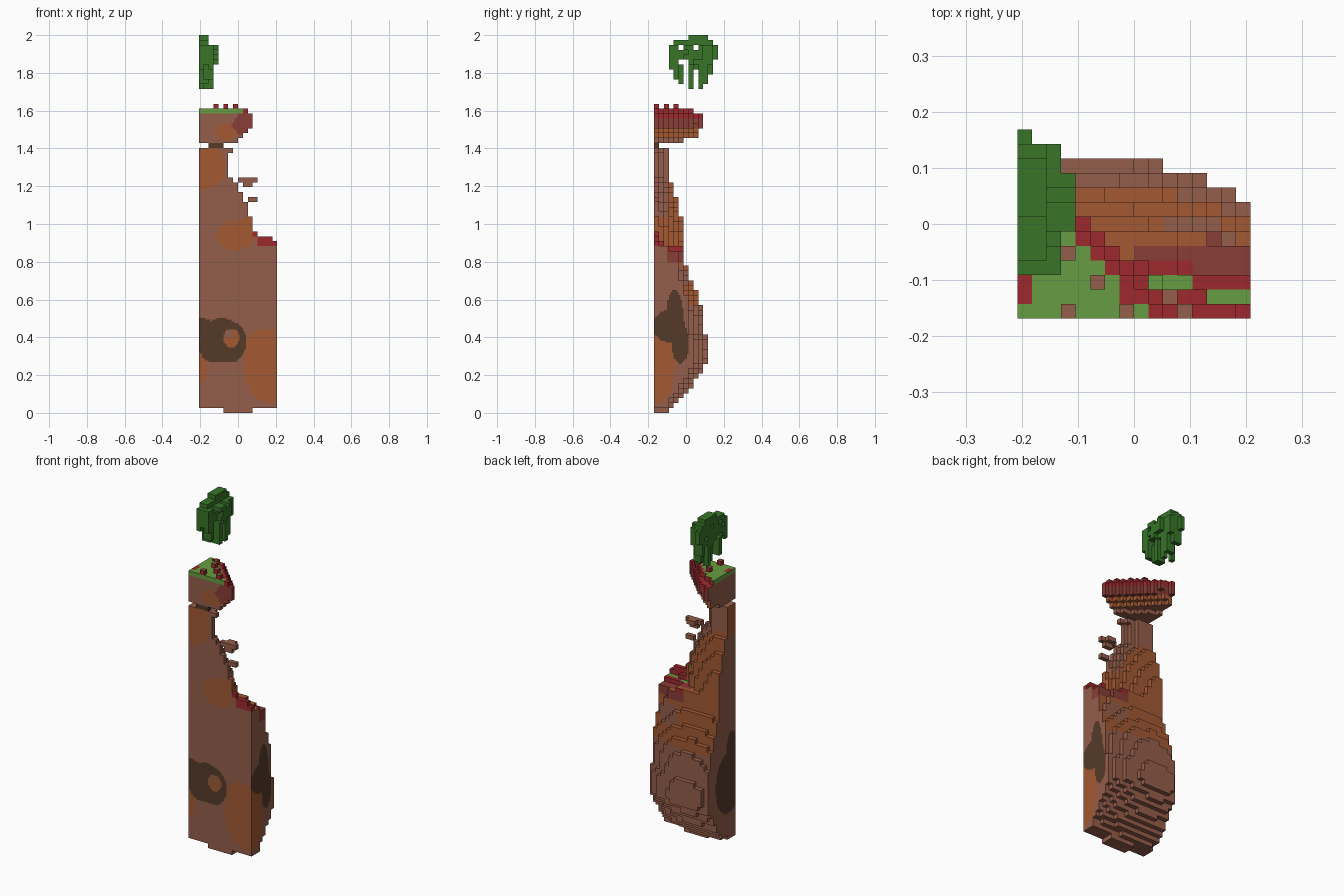
import bpy
import bmesh
from mathutils import Vector

if "Cube" in bpy.data.objects:
    bpy.data.objects.remove(bpy.data.objects["Cube"])

V = 2 / 77                      # edge of one block
NX, NY = 16, 13
X0, Y0 = -NX * V / 2, -NY * V / 2


def material(name, rgb):
    m = bpy.data.materials.new(name)
    m.use_nodes = True
    m.diffuse_color = (*rgb, 1)
    m.node_tree.nodes["Principled BSDF"].inputs["Base Color"].default_value = (*rgb, 1)
    return m


PALETTE = {
    "brown": material("brown rock", (0.3, 0.112, 0.07)),
    "orange": material("orange rock", (0.37, 0.1, 0.033)),
    "dark": material("dark rock", (0.088, 0.042, 0.022)),
    "red": material("red", (0.34, 0.023, 0.027)),
    "maroon": material("maroon", (0.255, 0.047, 0.038)),
    "grass": material("grass green", (0.137, 0.335, 0.054)),
    "leaf": material("leaf green", (0.04, 0.178, 0.022)),
}
NAMES = list(PALETTE)


def lerp(table, z):
    """Piecewise linear profile lookup."""
    for (a, u), (b, w) in zip(table, table[1:]):
        if z <= b:
            return u + (w - u) * max(0, z - a) / (b - a)
    return table[-1][1]


def centre(c):
    return X0 + (c[0] + .5) * V, Y0 + (c[1] + .5) * V, (c[2] + .5) * V


def fill(k0, k1, inside):
    cells = [(i, j, k) for i in range(NX) for j in range(NY) for k in range(k0, k1)]
    return {c for c in cells if inside(*centre(c))}


def blob(u, v, cu, cv, ru, rv):
    return ((u - cu) / ru) ** 2 + ((v - cv) / rv) ** 2 < 1


# ---- shapes ----
BACK = [(0, -.09), (.04, -.07), (.09, -.005), (.15, .035), (.22, .08), (.28, .118),
        (.39, .115), (.42, .1), (.5, .095), (.6, .068), (.72, .017), (.82, -.008), (.9, -.02)]
FALLOFF = [(.05, .7), (.3, 1.05), (.5, 1.05), (.85, .4)]


def in_body(x, y, z):
    if z < V:
        return abs(x) < .08 and y < -.09
    if z > .86 and x > .08 and y > -.09:
        return False
    return y < max(-.1, lerp(BACK, z) - lerp(FALLOFF, z) * (x + .07) ** 2)


SPIRE_X = [(.88, .31), (.96, .29), (1.1, .25), (1.2, .2), (1.26, .155), (1.36, .155), (1.4, .18)]
SPIRE_Y = [(.88, .155), (1.0, .145), (1.1, .12), (1.2, .1), (1.24, .08), (1.4, .08)]


def in_corner(x, y, w, d, p):
    return ((x - X0) / w) ** p + ((y - Y0) / d) ** p <= 1


def in_spire(x, y, z):
    return in_corner(x, y, lerp(SPIRE_X, z) + .005, lerp(SPIRE_Y, z) + .008, 1.7)


CAP_X = [(1.43, .2), (1.48, .24), (1.52, .295), (1.57, .295), (1.6, .265)]
CAP_Y = [(1.43, .11), (1.46, .225), (1.5, .25), (1.53, .265), (1.57, .265), (1.6, .2)]


def in_cap(x, y, z):
    return in_corner(x, y, lerp(CAP_X, z), lerp(CAP_Y, z), 1.3 if z > 1.58 else 1.15)


def in_shelf(x, y, z):
    limit = .208 if z < .91 else .18 if z < .935 else .1
    return .03 < x < limit and (y < -.14 or (z < .91 and y < -.115 and x < .13))


# hanging tree: bottom and top of each column, from front to back
TREE = [(1.83, 1.95), (1.77, 1.97), (1.74, 1.97), (1.86, 1.97), (1.67, 2),
        (1.83, 2), (1.72, 2), (1.75, 2), (1.8, 1.97), (1.87, 1.95)]
tree = set()
for i in range(4):
    for n, (low, high) in enumerate(TREE):
        if min(n, 9 - n) < (0, 1, 1, 3)[i] and not (n == 0 and i < 3):
            continue
        # strands hang in two layers of three, next to shorter leaves
        bottom = max(low, (1.66, 1.72, 1.72, 1.86)[i])
        if (n + i) % 3 == 1:
            bottom = max(low, 1.84)
        top = min(high, (2, 2, 1.95, 1.95)[i])
        tree |= {(i, n + 3, k) for k in range(round(bottom / V), round(top / V))}
# openings between the leaves
tree -= {(i, j, k) for i in range(4) for j, k in ((5, 74), (8, 74), (5, 71))}
tree -= {(0, 4, 73), (0, 10, 72), (3, 6, 73), (2, 9, 72)}

stones = {(i, 0, 47) for i in range(8, 12)} | {(i, 0, 46) for i in (9, 10)}
stones |= {(9, 1, 47), (10, 1, 47), (10, 0, 43), (11, 0, 43)}
flowers = {(3, 0, 62), (7, 0, 62), (5, 2, 62), (3, 4, 62)}


# ---- colour rules: position of a face and its normal ----
def front_colour(x, z):
    if blob(x, z, -.035, .395, .042, .05):
        return "orange" if z < .4 or x > -.03 else "brown"
    if z > .265 and (blob(x, z, -.085, .375, .13, .125) or blob(x, z, -.19, .42, .09, .08)):
        return "dark"
    if (blob(x, z, .17, .25, .14, .195) or blob(x, z, .13, .34, .1, .1)
            or blob(x, z, -.01, .94, .1, .08) or blob(x, z, .05, .98, .04, .06)
            or blob(x, z, -.18, 1.31, .11, .13) or blob(x, z, -.21, .23, .05, .07)):
        return "orange"
    return "brown"


def side_colour(y, z):
    if z > .8 and y > -.1:
        return "maroon"
    if (blob(y, z, -.03, .37, .045, .11) or blob(y, z, -.09, .46, .085, .085)
            or blob(y, z, -.06, .51, .045, .14)):
        return "dark"
    return "orange" if blob(y, z, -.15, .25, .09, .2) else "brown"


def shelf_top_colour(x, y):
    if (x > .13 and -.143 < y < -.116) or (x < .1 and -.117 < y < -.09):
        return "grass"
    return "red" if y < -.09 or (y < -.064 and x < .1) else "maroon" if y < -.038 else "orange"


def rock_colour(p, n):
    x, y, z = p
    if n.y < -.5:
        return front_colour(x, z)
    if x > .2 and n.x > .5:
        return side_colour(y, z)
    if x < -.2 and n.x < -.5:
        if blob(y, z, -.1, .36, .12, .18) or blob(y, z, -.13, .53, .05, .13):
            return "dark"
        return "orange" if z > 1.22 else "brown"
    if n.z > .5 and .85 < z < 1.02 and x > 0:
        return shelf_top_colour(x, y)
    if .8 < z < .89 and x > .03:
        return "red" if z > .87 else "maroon"
    if z > 1.05:
        return "brown" if z > 1.25 or y < -.1 else "orange"
    if z > .58 and not blob(x, z, .12, .72, .07, .06):
        return "orange"
    return "brown"


def cap_colour(p, n):
    x, y, z = p
    if n.z > .5 and z > 1.6:
        if y < -.143:
            return "grass" if x < .025 else "red"
        rim = (x - X0) + (y - Y0)
        edge = rim > .258 or x > -.025 or blob(x, y, -.2, -.115, .025, .035)
        return "red" if edge else "grass"
    if n.y < -.5 and y < -.16:
        if z > 1.582:
            return "grass" if x < .025 else "red"
        if x > -.035 + abs(z - 1.525) * .7 and z > 1.47:
            return "maroon"
        return "orange" if blob(x, z, -.06, 1.49, .06, .045) else "brown"
    if x < -.2 and n.x < -.5:
        return "grass" if z > 1.582 else "brown"
    if z > 1.56:
        return "red"
    return "maroon" if z > 1.5 else "orange" if z > 1.46 else "brown"


def plain(name):
    return lambda p, n: name


def flower_colour(p, n):
    return "brown" if n.z > .5 else "red"


PARTS = {
    "rock_body": (fill(0, 34, in_body), rock_colour),
    "rock_spire": (fill(34, 54, in_spire), rock_colour),
    "rock_neck": ({(i, 0, 54) for i in (2, 3, 4)}, plain("dark")),
    "grassy_cap": (fill(55, 62, in_cap), cap_colour),
    "cap_flowers": (flowers, flower_colour),
    "floating_stones": (stones, plain("brown")),
    "hanging_tree": (tree, plain("leaf")),
}
PARTS["red_shelf"] = (fill(34, 37, in_shelf) - PARTS["rock_spire"][0], plain("red"))
SOLID = set().union(*(cells for cells, _ in PARTS.values()))


def build(name, cells, colour):
    """Mesh the exposed sides of the blocks; outer walls get finer tiles."""
    bm = bmesh.new()
    for c in sorted(cells):
        mid = Vector(centre(c))
        for axis in range(3):
            for sign in (-1, 1):
                n = Vector([sign * (a == axis) for a in range(3)])
                if tuple(int(c[a] + n[a]) for a in range(3)) in SOLID:
                    continue
                u = Vector([float(a == (axis + 1) % 3) for a in range(3)])
                w = n.cross(u)
                wall = (axis == 0 and c[0] in (0, NX - 1)) or (axis == 1 and c[1] == 0)
                tiles = 3 if wall and name != "hanging_tree" else 1
                h = V / tiles / 2
                for s in range(tiles):
                    for t in range(tiles):
                        o = mid + n * V / 2 + u * h * (2 * s + 1 - tiles) + w * h * (2 * t + 1 - tiles)
                        quad = [o + (u * a + w * b) * h for a, b in ((-1, -1), (1, -1), (1, 1), (-1, 1))]
                        f = bm.faces.new([bm.verts.new(q) for q in quad])
                        f.material_index = NAMES.index(colour(o, n))
    bmesh.ops.remove_doubles(bm, verts=bm.verts, dist=V / 50)
    me = bpy.data.meshes.new(name)
    bm.to_mesh(me)
    bm.free()
    for m in PALETTE.values():
        me.materials.append(m)
    bpy.context.collection.objects.link(bpy.data.objects.new(name, me))


for part, (cells, colour) in PARTS.items():
    build(part, cells, colour)
